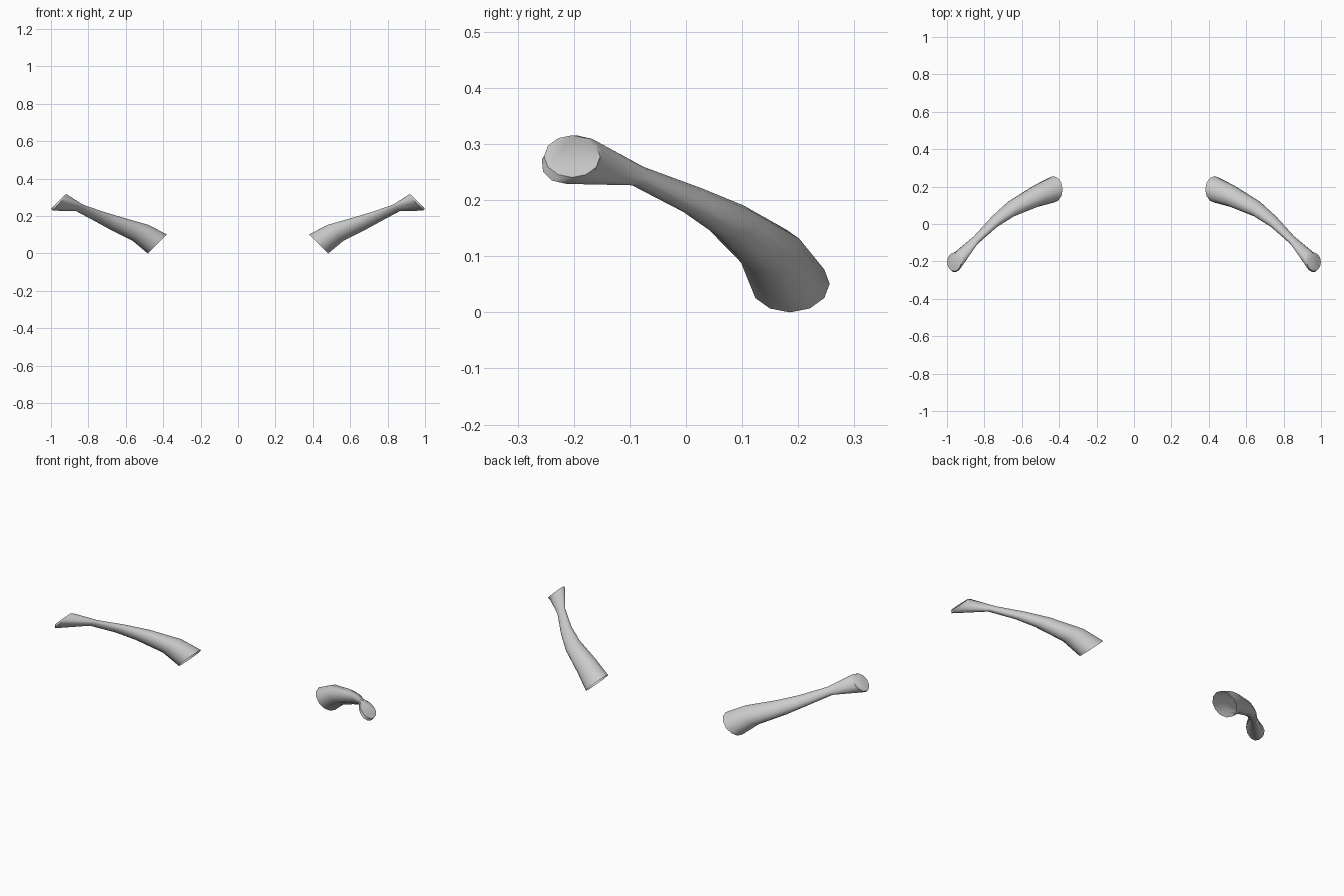
import bpy, bmesh, math
from mathutils import Vector

if "Cube" in bpy.data.objects:
    bpy.data.objects.remove(bpy.data.objects["Cube"])

SIDES = 12
# ring sections: centre, radius along y, vector to the top of the ring
def tilted(r):
    return Vector((-r * 0.707, 0, r * 0.707))

RINGS = [
    ((0.432, 0.185, 0.051), 0.071, tilted(0.072)),   # wide open root
    ((0.521, 0.150, 0.110), 0.060, tilted(0.060)),
    ((0.658, 0.080, 0.163), 0.045, tilted(0.045)),
    ((0.747, 0.012, 0.200), 0.034, tilted(0.034)),
    ((0.848, -0.088, 0.244), 0.025, tilted(0.025)),  # narrow neck
    ((0.952, -0.203, 0.272), 0.054, Vector((-0.038, 0.010, 0.043))),  # flared rim
    ((0.962, -0.203, 0.278), 0.050, tilted(0.053)),  # flat tip
]

bm = bmesh.new()
loops = []
for centre, ry, top in RINGS:
    loop = []
    for i in range(SIDES):
        a = 2 * math.pi * i / SIDES
        loop.append(bm.verts.new(Vector(centre) + Vector((0, ry * math.cos(a), 0)) + top * math.sin(a)))
    loops.append(loop)

# skin the tube between neighbouring rings
for lower, upper in zip(loops, loops[1:]):
    for i in range(SIDES):
        j = (i + 1) % SIDES
        bm.faces.new((lower[i], lower[j], upper[j], upper[i]))

# flat cap on the outer tip
bm.faces.new(loops[-1])
bmesh.ops.recalc_face_normals(bm, faces=bm.faces)

mesh = bpy.data.meshes.new("curved_arms")
bm.to_mesh(mesh)
bm.free()
arms = bpy.data.objects.new("curved_arms", mesh)
bpy.context.collection.objects.link(arms)

# smooth tube, crisp cap edge
bpy.context.view_layer.objects.active = arms
arms.select_set(True)
bpy.ops.object.shade_smooth_by_angle(angle=math.radians(50))

# matching arm on the other side
mirror = arms.modifiers.new("mirror", 'MIRROR')
mirror.use_axis = (True, False, False)
mirror.use_mirror_merge = False
